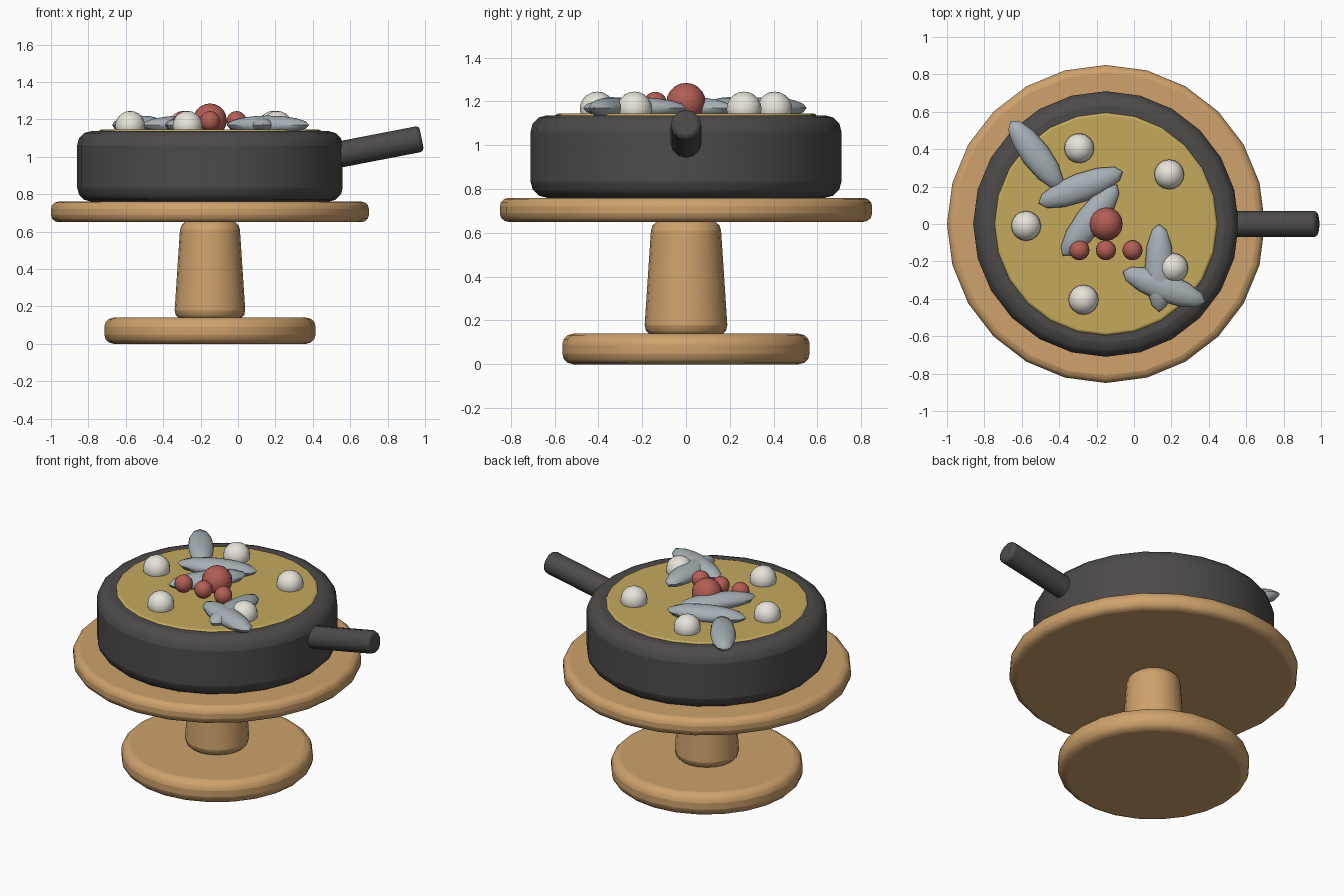
import bpy
from math import radians, atan2, hypot

if "Cube" in bpy.data.objects:
    bpy.data.objects.remove(bpy.data.objects["Cube"])

CX = -0.15  # shared vertical axis of stand and pan


def material(name, rgb):
    m = bpy.data.materials.new(name)
    m.diffuse_color = (*rgb, 1)
    m.use_nodes = True
    m.node_tree.nodes["Principled BSDF"].inputs["Base Color"].default_value = m.diffuse_color
    return m


wood = material("wood", (0.62, 0.36, 0.15))
iron = material("iron", (0.075, 0.07, 0.068))
filling = material("filling", (0.55, 0.40, 0.11))
silver = material("silver", (0.38, 0.43, 0.46))
white = material("white", (0.80, 0.77, 0.70))
red = material("red", (0.45, 0.11, 0.09))


def finish(name, mat):
    ob = bpy.context.object
    ob.name = name
    ob.data.materials.append(mat)
    bpy.ops.object.shade_smooth_by_angle(angle=radians(35))
    return ob


def disc(name, mat, z0, z1, r0, r1, bevel, sides=24):
    bpy.ops.mesh.primitive_cone_add(vertices=sides, radius1=r0, radius2=r1,
                                    depth=z1 - z0, location=(CX, 0, (z0 + z1) / 2))
    ob = bpy.context.object
    b = ob.modifiers.new("round", 'BEVEL')
    b.width, b.segments, b.angle_limit = bevel, 3, radians(40)
    return finish(name, mat)


def ball(name, mat, loc, r):
    bpy.ops.mesh.primitive_uv_sphere_add(segments=16, ring_count=10, radius=r, location=loc)
    return finish(name, mat)


# Pedestal stand
disc("stand_base", wood, 0, 0.14, 0.565, 0.565, 0.05)
disc("stand_stem", wood, 0.13, 0.66, 0.192, 0.157, 0.05, 20)
disc("stand_plate", wood, 0.65, 0.76, 0.85, 0.85, 0.04)

# Pan body and its filling
disc("pan", iron, 0.76, 1.137, 0.71, 0.71, 0.075)
disc("filling", filling, 1.08, 1.145, 0.597, 0.597, 0.015)

# Sloping pan handle
start, end = (0.48, 1.0), (0.982, 1.097)
dx, dz = end[0] - start[0], end[1] - start[1]
bpy.ops.mesh.primitive_cylinder_add(
    vertices=12, radius=0.07, depth=hypot(dx, dz),
    location=((start[0] + end[0]) / 2, 0, (start[1] + end[1]) / 2),
    rotation=(0, atan2(dx, dz), 0))
handle = bpy.context.object
bev = handle.modifiers.new("round", 'BEVEL')
bev.width, bev.segments, bev.angle_limit = 0.02, 2, radians(40)
finish("pan_handle", iron)

# Small fish, given by their two tips seen from above
fish = [((-0.66, 0.55), (-0.39, 0.19)), ((-0.51, 0.11), (-0.06, 0.28)),
        ((-0.38, -0.17), (-0.09, 0.21)), ((0.135, 0.0), (0.135, -0.47)),
        ((-0.06, -0.255), (0.38, -0.42))]
for i, (a, b) in enumerate(fish):
    vx, vy = b[0] - a[0], b[1] - a[1]
    bpy.ops.mesh.primitive_uv_sphere_add(
        segments=12, ring_count=8, radius=1,
        location=((a[0] + b[0]) / 2, (a[1] + b[1]) / 2, 1.17),
        rotation=(0, 0, atan2(vy, vx)))
    bpy.context.object.scale = (hypot(vx, vy) / 2, 0.077, 0.05)
    bpy.ops.object.transform_apply(location=False, rotation=False, scale=True)
    finish(f"fish_{i + 1}", silver)

# White onions
onions = [(-0.577, -0.01), (-0.293, 0.405), (0.188, 0.265), (0.21, -0.235), (-0.27, -0.405)]
for i, (x, y) in enumerate(onions):
    ball(f"onion_{i + 1}", white, (x, y, 1.165), 0.08)

# Red tomatoes: one large, three small
ball("large_tomato", red, (CX, 0, 1.195), 0.09)
for i in range(3):
    ball(f"small_tomato_{i + 1}", red, (CX + (i - 1) * 0.142, -0.14, 1.19), 0.054)
